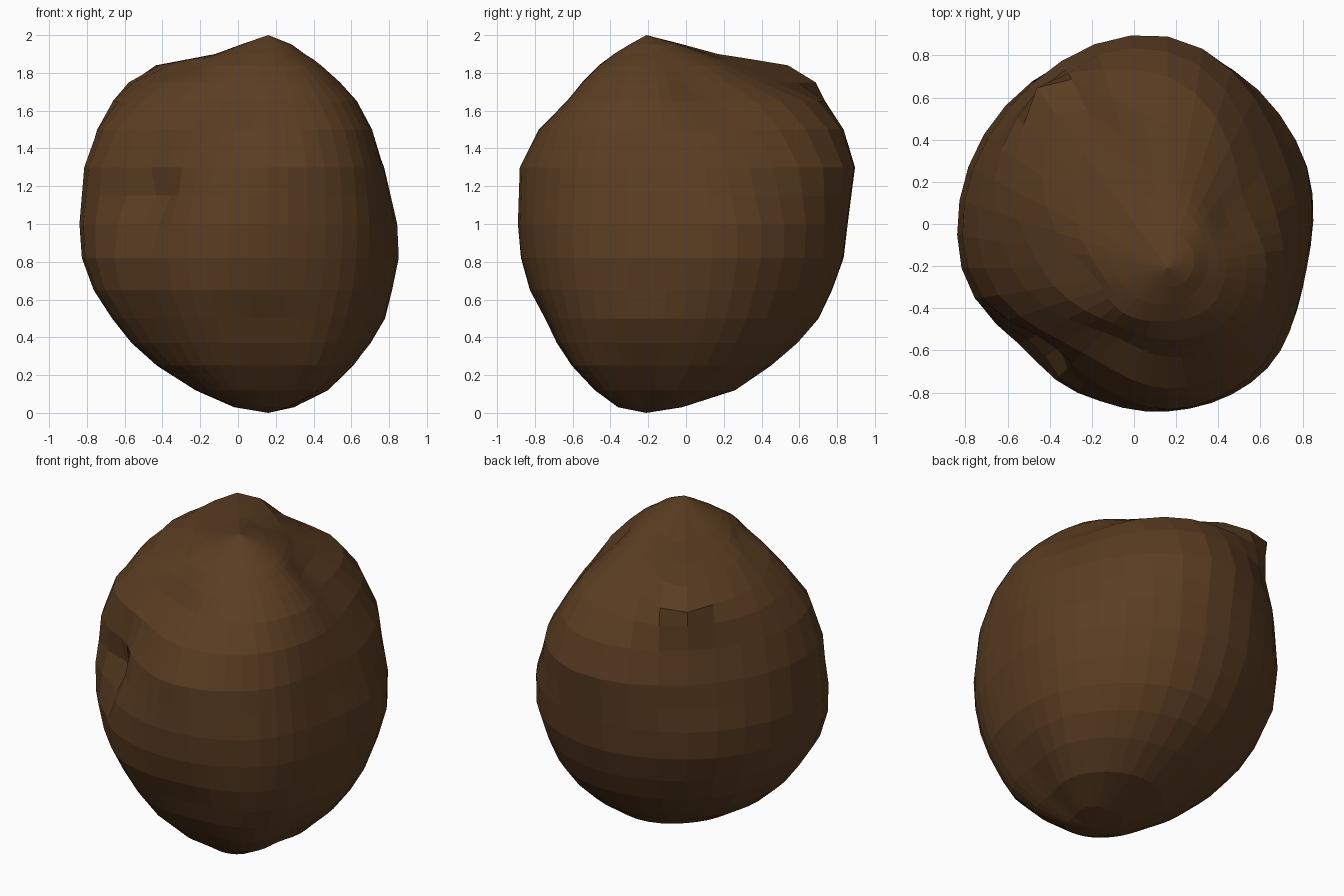
import bpy, bmesh, math

if "Cube" in bpy.data.objects:
    bpy.data.objects.remove(bpy.data.objects["Cube"])

AX, AY = 0.16, -0.21      # vertical axis through the bottom tip and the top peak
SEG = 40

# rings: height, then radius towards E, NE, N, NW, W, SW, S, SE
RINGS = [
    (0.03, .11, .18, .19, .19, .18, .16, .15, .14),
    (0.12, .28, .41, .47, .43, .38, .33, .27, .31),
    (0.25, .42, .57, .66, .65, .58, .48, .39, .45),
    (0.37, .52, .67, .80, .80, .71, .57, .47, .52),
    (0.50, .60, .75, .91, .92, .81, .65, .53, .58),
    (0.65, .63, .81, .98, 1.0, .91, .73, .61, .63),
    (0.82, .66, .86, 1.04, 1.07, .97, .76, .66, .66),
    (1.00, .65, .86, 1.06, 1.09, .98, .75, .68, .67),
    (1.30, .60, .77, 1.10, 1.07, .95, .66, .67, .64),
    (1.50, .55, .64, 1.03, 1.03, .87, .57, .57, .57),
    (1.65, .47, .50, .91, 1.00, .74, .43, .42, .47),
    (1.75, .38, .38, .68, .92, .60, .37, .34, .37),
    (1.84, .28, .30, .47, .77, .38, .30, .25, .27),
    (1.87, .24, .27, .40, .56, .33, .25, .21, .22),
    (1.90, .19, .23, .32, .34, .26, .20, .17, .17),
    (1.95, .12, .15, .18, .18, .13, .10, .09, .10),
]


def radius(row, a):
    """Smooth closed interpolation between the eight directions."""
    t = a / (math.pi / 4)
    i, f = int(t), t - int(t)
    p0, p1, p2, p3 = (row[1 + (i + k) % 8] for k in (-1, 0, 1, 2))
    return p1 + 0.5 * f * (p2 - p0 + f * (2*p0 - 5*p1 + 4*p2 - p3 + f * (3*(p1 - p2) + p3 - p0)))


def bump(a, z, deg, wa, zc, wz):
    """Soft bump around one direction and height."""
    return math.exp(-((a - math.radians(deg)) / wa)**2 - ((z - zc) / wz)**2)


def shape(row, a):
    z = row[0]
    return (radius(row, a)
            + 0.20 * bump(a, z, 122, 0.20, 1.80, 0.12)    # rear shoulder knob
            - 0.05 * bump(a, z, 207, 0.25, 0.95, 0.45)    # flattened front-left side
            - 0.10 * bump(a, z, 210, 0.22, 1.14, 0.17))   # hollow in that side


# extra rings through the tall middle so the hollow has shape
rows = []
for r0, r1 in zip(RINGS, RINGS[1:] + [None]):
    rows.append(r0)
    if r1 and r1[0] - r0[0] > 0.25:
        rows.append(tuple((p + q) / 2 for p, q in zip(r0, r1)))

bm = bmesh.new()
loops = []
for row in rows:
    loop = []
    for s in range(SEG):
        a = 2 * math.pi * s / SEG
        r = shape(row, a)
        loop.append(bm.verts.new((AX + r * math.cos(a), AY + r * math.sin(a), row[0])))
    loops.append(loop)
bottom = bm.verts.new((AX, AY, 0))
top = bm.verts.new((AX, AY, 2))

# skin between rings, and fans at the tips
for s in range(SEG):
    n = (s + 1) % SEG
    for lo, hi in zip(loops, loops[1:]):
        bm.faces.new((lo[s], lo[n], hi[n], hi[s]))
    bm.faces.new((bottom, loops[0][n], loops[0][s]))
    bm.faces.new((top, loops[-1][s], loops[-1][n]))

me = bpy.data.meshes.new("lumpy_boulder")
bm.to_mesh(me)
bm.free()
mat = bpy.data.materials.new("earth brown")
mat.diffuse_color = (0.105, 0.047, 0.016, 1)
mat.use_nodes = True
mat.node_tree.nodes["Principled BSDF"].inputs["Base Color"].default_value = mat.diffuse_color
me.materials.append(mat)
bpy.context.collection.objects.link(bpy.data.objects.new("lumpy_boulder", me))
